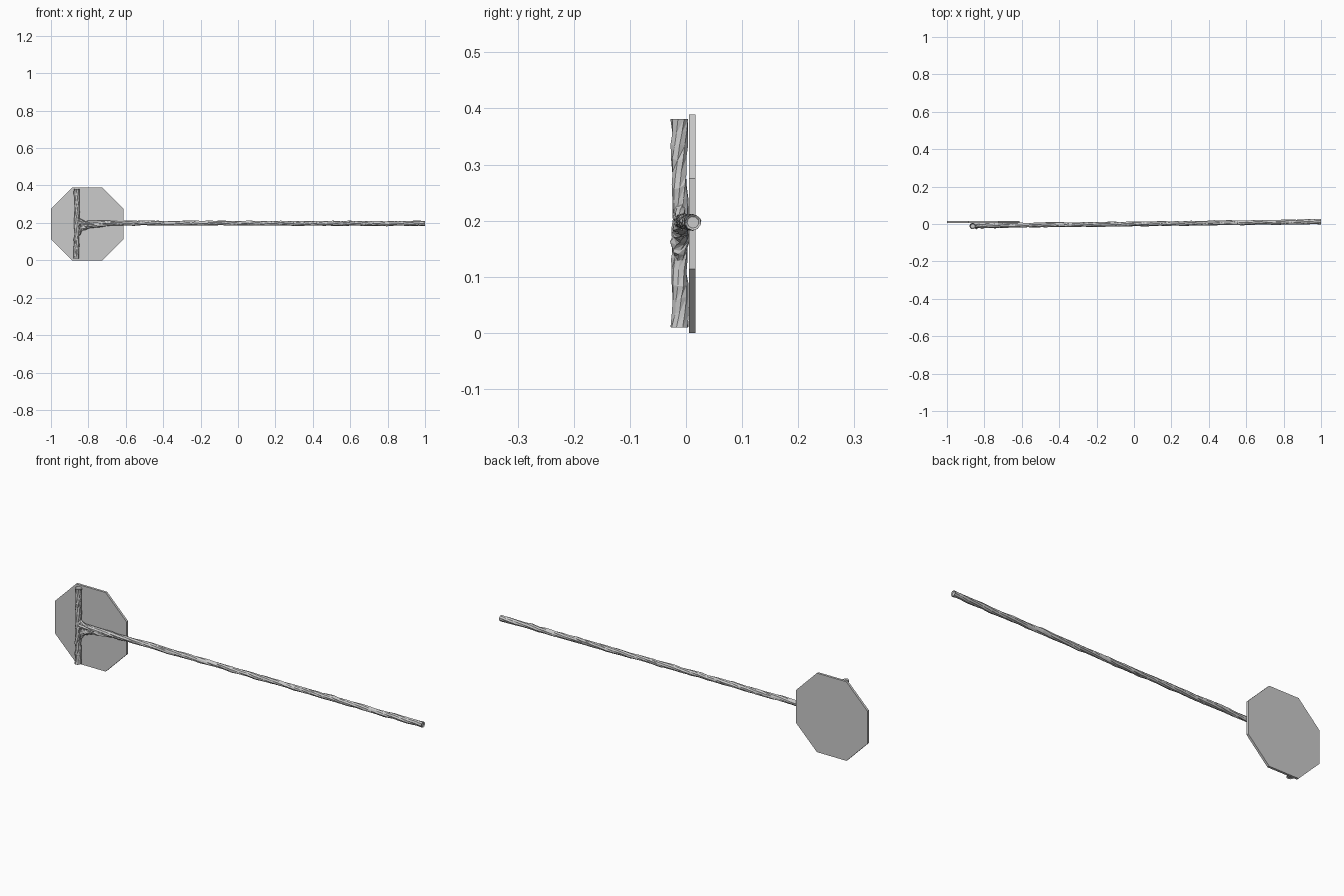
import bpy, bmesh, math, random
from mathutils import Vector

if "Cube" in bpy.data.objects:
    bpy.data.objects.remove(bpy.data.objects["Cube"])

random.seed(4)


def finish(name, bm):
    bmesh.ops.recalc_face_normals(bm, faces=bm.faces)
    mesh = bpy.data.meshes.new(name)
    bm.to_mesh(mesh)
    bm.free()
    obj = bpy.data.objects.new(name, mesh)
    bpy.context.collection.objects.link(obj)
    return obj


def stick(name, path, radii, steps, sides=9, rough=0.12, flare=1.0):
    """Gnarled wooden stick along a polyline, with slightly hollowed ends."""
    pts = [Vector(p) for p in path]
    axis = (pts[-1] - pts[0]).normalized()
    u = axis.cross(Vector((0, 1, 0))).normalized()
    v = axis.cross(u)
    bm = bmesh.new()
    rings = []
    for i in range(steps + 1):
        end = i in (0, steps)
        s = i / steps * (len(pts) - 1)
        k = min(int(s), len(pts) - 2)
        c = pts[k].lerp(pts[k + 1], s - k)
        r = radii[k] + (radii[k + 1] - radii[k]) * (s - k)
        if end:
            r *= flare
        else:
            c = c + (u * random.uniform(-1, 1) + v * random.uniform(-1, 1)) * r * 0.1
        ring = []
        for j in range(sides):
            a = 2 * math.pi * (j + 0.35 * i) / sides
            rr = r * (1 if end else 0.93 + random.uniform(-rough, rough))
            slide = 0 if end else random.uniform(-0.3, 0.3) * r
            ring.append(bm.verts.new(c + (u * math.cos(a) + v * math.sin(a)) * rr + axis * slide))
        rings.append(ring)
    for a, b in zip(rings, rings[1:]):
        for j in range(sides):
            n = (j + 1) % sides
            bm.faces.new((a[j], a[n], b[n]))
            bm.faces.new((a[j], b[n], b[j]))
    # hollowed end grain
    caps = [bm.faces.new(rings[0]), bm.faces.new(rings[-1])]
    bmesh.ops.recalc_face_normals(bm, faces=bm.faces)
    for cap in caps:
        bmesh.ops.inset_individual(bm, faces=[cap], thickness=min(radii) * 0.3, depth=-0.004)
    return finish(name, bm)


# octagonal board
bm = bmesh.new()
R = 0.1945 / math.cos(math.pi / 8)
outline = [math.pi / 8 + i * math.pi / 4 for i in range(8)]
front, back = [[bm.verts.new((-0.8055 + R * math.cos(a), y, 0.1945 + R * math.sin(a)))
                for a in outline] for y in (0.0055, 0.017)]
bm.faces.new(front)
bm.faces.new(back)
for i in range(8):
    n = (i + 1) % 8
    bm.faces.new((front[i], front[n], back[n], back[i]))
finish("octagon_board", bm)

# long handle
stick("handle", [(-0.865, -0.009, 0.199), (0.1, 0.002, 0.198), (1.0, 0.0125, 0.197)],
      [0.014, 0.0135, 0.0145], 44)

# upright bar fixed to the board
stick("cross_bar", [(-0.864, -0.0115, 0.01), (-0.862, -0.0105, 0.2), (-0.862, -0.0115, 0.381)],
      [0.0155, 0.015, 0.0155], 15, flare=1.05)

# gnarled braces where the handle meets the bar
stick("lower_brace", [(-0.86, -0.011, 0.125), (-0.838, -0.01, 0.175), (-0.79, -0.008, 0.186), (-0.69, -0.007, 0.193)],
      [0.011, 0.018, 0.017, 0.011], 12, sides=8, rough=0.2)
stick("upper_brace", [(-0.862, -0.01, 0.235), (-0.848, -0.01, 0.212), (-0.81, -0.009, 0.202)],
      [0.009, 0.011, 0.009], 5, sides=7, rough=0.15)
